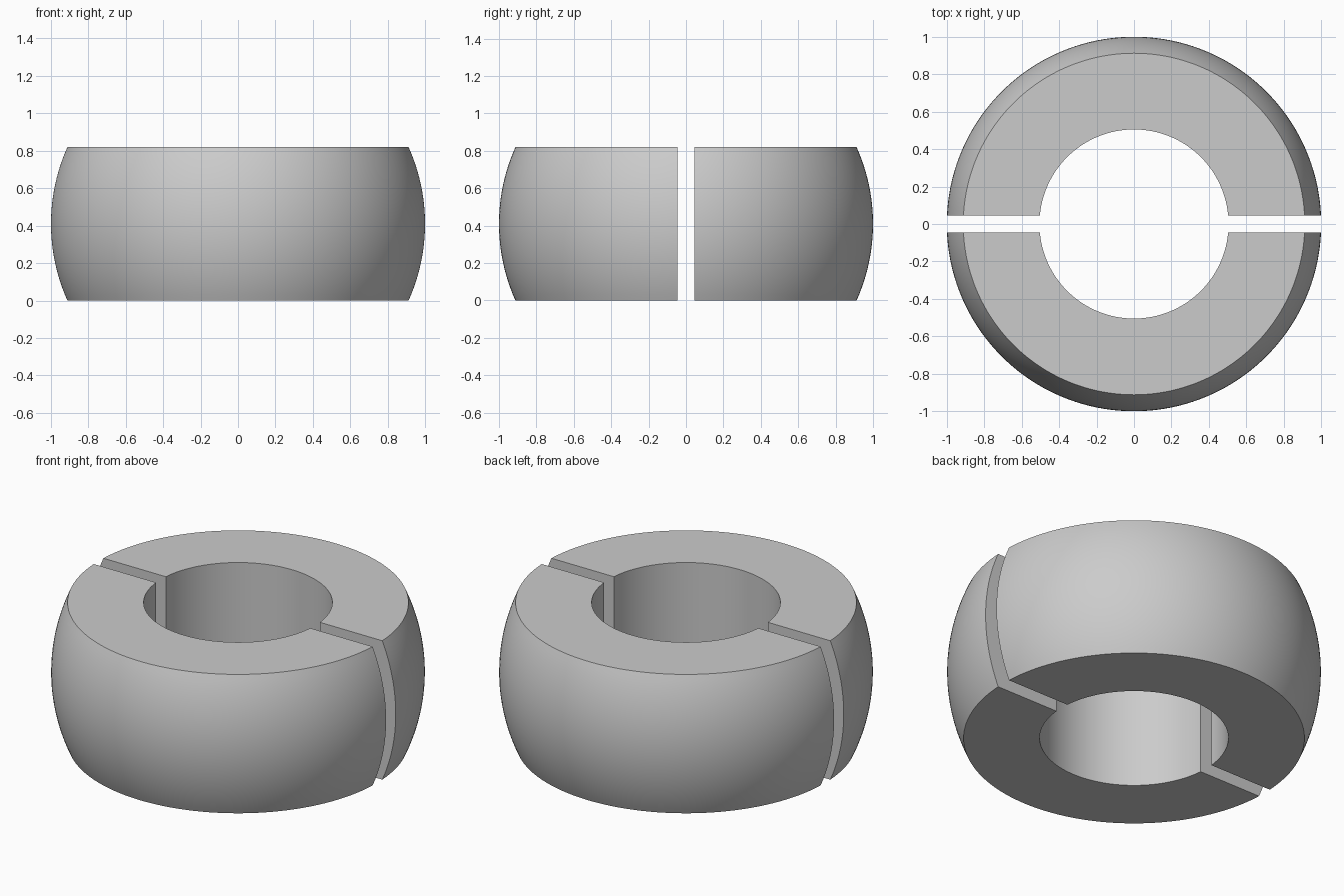
import bpy
import bmesh
from math import asin, cos, sin, pi, sqrt, radians

cube = bpy.data.objects.get("Cube")
if cube:
    bpy.data.objects.remove(cube, do_unlink=True)

OUTER = 1.0      # spherical radius
BORE = 0.505     # inner hole radius
HEIGHT = 0.82
GAP = 0.045      # half the slit between the two halves
ARC_STEPS = 24   # steps up the rounded outside
TURN_STEPS = 96  # steps around each half

grey = bpy.data.materials.new("plain grey")
grey.use_nodes = True
colour = (0.6, 0.6, 0.6, 1)
grey.diffuse_color = colour
grey.node_tree.nodes["Principled BSDF"].inputs["Base Color"].default_value = colour

# Cross-section as (radius, height): rounded outside, then the straight bore
half = HEIGHT / 2
limit = asin(half / OUTER)
profile = []
for i in range(ARC_STEPS + 1):
    a = -limit + 2 * limit * i / ARC_STEPS
    profile.append((OUTER * cos(a), half + OUTER * sin(a)))
profile += [(BORE, HEIGHT), (BORE, 0)]


def ring_half(name, side):
    """Sweep the section around one half, ending on the flat slit planes."""
    bm = bmesh.new()
    sections = []
    for j in range(TURN_STEPS + 1):
        section = []
        for r, z in profile:
            start = asin(GAP / r)
            t = start + (pi - 2 * start) * j / TURN_STEPS
            section.append(bm.verts.new((side * r * cos(t), side * r * sin(t), z)))
        sections.append(section)
    n = len(profile)
    for a, b in zip(sections, sections[1:]):
        for k in range(n):
            m = (k + 1) % n
            bm.faces.new((a[k], b[k], b[m], a[m]))
    # Flat slit faces
    bm.faces.new(sections[0])
    bm.faces.new(sections[-1][::-1])
    bmesh.ops.recalc_face_normals(bm, faces=bm.faces)

    mesh = bpy.data.meshes.new(name)
    bm.to_mesh(mesh)
    bm.free()
    mesh.materials.append(grey)
    obj = bpy.data.objects.new(name, mesh)
    bpy.context.collection.objects.link(obj)
    bpy.ops.object.select_all(action="DESELECT")
    obj.select_set(True)
    bpy.context.view_layer.objects.active = obj
    bpy.ops.object.shade_smooth_by_angle(angle=radians(30))
    return obj


ring_half("back_half_ring", 1)
ring_half("front_half_ring", -1)
